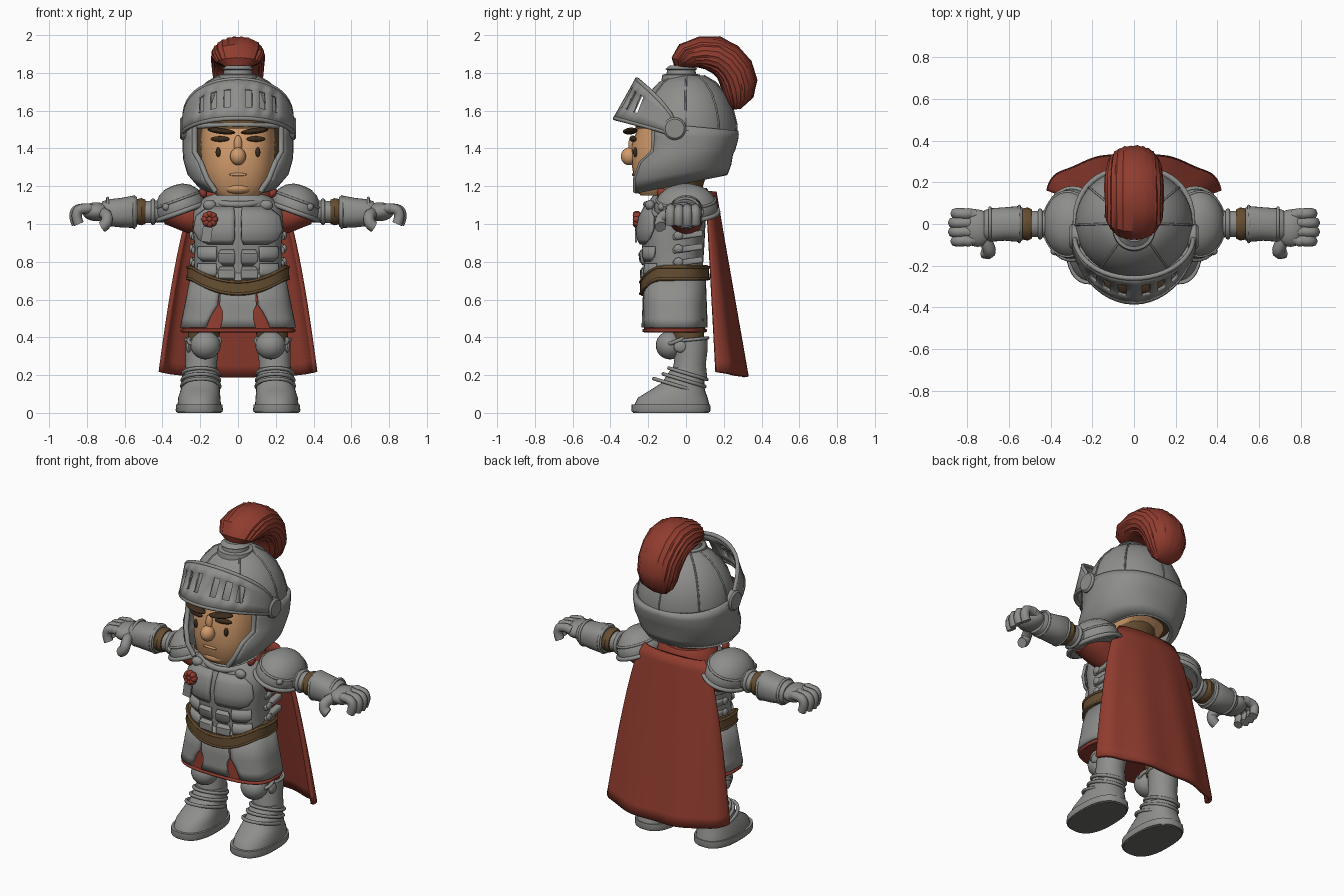
import bpy, bmesh, random
from math import sin, cos, pi, radians, copysign
from mathutils import Vector, Matrix

random.seed(4)
if "Cube" in bpy.data.objects:
    bpy.data.objects.remove(bpy.data.objects["Cube"], do_unlink=True)


def material(name, color):
    m = bpy.data.materials.new(name)
    m.use_nodes = True
    m.diffuse_color = (*color, 1)
    m.node_tree.nodes["Principled BSDF"].inputs["Base Color"].default_value = (*color, 1)
    return m


STEEL = material("steel grey", (.27, .27, .26))
RED = material("cloth red", (.28, .045, .028))
LEATHER = material("leather brown", (.13, .075, .03))
SKIN = material("skin tan", (.64, .33, .15))
DARK = material("dark brown", (.045, .025, .012))
TREAD = material("tread grey", (.15, .15, .14))
BOTH = dict(mirror=True)


def place(name, data, mat, mirror=False, thick=0, bevel=0):
    data.materials.append(mat)
    ob = bpy.data.objects.new(name, data)
    bpy.context.collection.objects.link(ob)
    if bevel:
        mod = ob.modifiers.new("bevel", 'BEVEL')
        mod.width, mod.segments = bevel, 2
    if thick:
        mod = ob.modifiers.new("thickness", 'SOLIDIFY')
        mod.thickness, mod.offset = thick, 0
    if mirror:
        ob.modifiers.new("mirror", 'MIRROR')


def finish(name, bm, mat, **opts):
    bmesh.ops.recalc_face_normals(bm, faces=bm.faces)
    me = bpy.data.meshes.new(name)
    bm.to_mesh(me)
    bm.free()
    me.polygons.foreach_set("use_smooth", [True] * len(me.polygons))
    me.set_sharp_from_angle(angle=radians(38))
    place(name, me, mat, **opts)


def grid(name, rows, mat, closed=False, caps=False, skip=(), mx=None, **opts):
    """Skin rows of points; skip holds (row, column) cells left open."""
    bm = bmesh.new()
    vs = [[bm.verts.new(p) for p in row] for row in rows]
    n = len(rows[0])
    for j in range(len(rows) - 1):
        for i in range(n if closed else n - 1):
            if (j, i) not in skip:
                k = (i + 1) % n
                bm.faces.new((vs[j][i], vs[j][k], vs[j + 1][k], vs[j + 1][i]))
    if caps:
        bm.faces.new(vs[0][::-1])
        bm.faces.new(vs[-1])
    if mx:
        bm.transform(mx)
    finish(name, bm, mat, **opts)


def ring(z, cy, rx, ry, cx=0, slope=0):
    """Horizontal section; its angle zero points to the front."""
    return Vector((cx, cy, z + slope * cy)), Vector((0, -ry, -slope * ry)), Vector((rx, 0, 0))


def xring(x, cy, cz, ry, rz):
    return Vector((x, cy, cz)), Vector((0, ry, 0)), Vector((0, 0, rz))


def at(sec, a, p=2):
    c, u, v = sec
    f = lambda t: copysign(abs(t) ** (2 / p), t)
    return c + u * f(cos(a)) + v * f(sin(a))


def arc(sec, n, a0, a1, p=2):
    return [at(sec, radians(a0 + (a1 - a0) * i / n), p) for i in range(n + 1)]


def loft(name, secs, mat, n=32, p=2, **opts):
    grid(name, [arc(s, n, 0, 360, p)[:-1] for s in secs], mat, closed=True, caps=True, **opts)


def tube(name, pts, r, mat, cyclic=False, soft=False, mirror=False):
    cu = bpy.data.curves.new(name, 'CURVE')
    cu.dimensions, cu.bevel_depth, cu.bevel_resolution = '3D', r, 2
    cu.use_fill_caps = True
    sp = cu.splines.new('NURBS' if soft else 'POLY')
    sp.points.add(len(pts) - 1)
    for q, p in zip(sp.points, pts):
        q.co = (*p, 1)
    sp.use_cyclic_u = cyclic
    if soft:
        sp.use_endpoint_u, sp.order_u = True, 3
    place(name, cu, mat, mirror=mirror)


def rim(name, sec, r, mat=STEEL, p=2, mx=Matrix(), **opts):
    tube(name, [mx @ q for q in arc(sec, 32, 0, 360, p)[:-1]], r, mat, cyclic=True, **opts)


def turn(loc, rot, size):
    m = Matrix.Translation(loc)
    for a, axis in zip(rot, "XYZ"):
        m = m @ Matrix.Rotation(radians(a), 4, axis)
    return m @ Matrix.Diagonal((*size, 1))


def blob(name, loc, size, mat, rot=(0, 0, 0), **opts):
    bm = bmesh.new()
    bmesh.ops.create_uvsphere(bm, u_segments=20, v_segments=12, radius=1, matrix=turn(loc, rot, size))
    finish(name, bm, mat, **opts)


def box(name, loc, size, mat, rot=(0, 0, 0), **opts):
    bm = bmesh.new()
    bmesh.ops.create_cube(bm, size=2, matrix=turn(loc, rot, size))
    finish(name, bm, mat, **opts)


# Boots, greaves and knees
loft("tread", [ring(0, -.08, .116, .2, .205), ring(.008, -.08, .118, .202, .205)], TREAD, p=2.5, **BOTH)
loft("sole", [ring(.006, -.08, .122, .207, .205), ring(.015, -.08, .125, .21, .205),
              ring(.045, -.08, .123, .208, .205)], STEEL, p=2.5, **BOTH)
loft("boot", [ring(.04, -.075, .115, .2, .205), ring(.08, -.07, .112, .185, .205),
              ring(.12, -.045, .104, .145, .2), ring(.16, -.015, .096, .112, .195),
              ring(.24, .015, .085, .09, .195)], STEEL, p=2.3, **BOTH)
loft("greave", [ring(.18, .015, .092, .098, .195), ring(.26, .02, .083, .085, .195),
                ring(.34, .03, .088, .085, .19), ring(.39, .033, .09, .082, .187)], STEEL, **BOTH)
for z, cy, rx, ry in ((.13, -.04, .1, .13), (.17, -.01, .098, .11), (.21, .01, .094, .1)):
    rim("ankle_plate", ring(z, cy, rx, ry, .197, -.3), .01, **BOTH)
rim("greave_rim", ring(.385, .033, .09, .082, .187, .1), .009, **BOTH)
blob("knee_cap", (.172, -.085, .358), (.08, .075, .075), STEEL, **BOTH)
rim("knee_rim", ring(.4, -.045, .084, .065, .178, .4), .011, **BOTH)
blob("knee_wing", (.262, -.03, .35), (.014, .035, .03), STEEL, **BOTH)
loft("thigh", [ring(.36, .015, .08, .08, .185), ring(.5, .01, .09, .088, .175)], LEATHER, **BOTH)


# Cloth skirt with steel panels
def skirt(t, grow=0):
    return ring(.74 - .31 * t, -.06, .235 + .062 * t + grow, .15 + .012 * t + grow)


def panel(name, limits, **opts):
    grid(name, [arc(skirt(t, .007), 30, *limits(a, b), 3) for t, a, b in spread], STEEL, thick=.014, **opts)


loft("skirt_cloth", [skirt(t / 4) for t in range(5)], RED, n=48, p=3)
rim("skirt_hem", skirt(.98), .01, RED, p=3)
spread = ((0, 13, 13), (.55, 12, 14), (.65, 9, 18), (.78, 8.5, 22), (.93, 10, 25))
panel("front_skirt_panel", lambda a, b: (-a, a))
panel("side_skirt_panel", lambda a, b: (b, 180), **BOTH)


# Belt, dipping at the front
def belt(z, grow):
    pts = arc(ring(z, -.06, .262 + grow, .174 + grow), 48, 0, 360, 2.5)[:-1]
    for q in pts:
        q.z += .08 * (min(1, (q.x / .25) ** 2) if q.y < -.06 else 1)
    return pts


grid("belt", [belt(z, g) for z, g in ((.62, -.04), (.62, .002), (.628, .01), (.694, .008), (.702, 0), (.702, -.04))],
     LEATHER, closed=True)
for z in (.63, .692):
    tube("belt_edge", belt(z, .008), .007, LEATHER, cyclic=True)

# Breastplate with raised muscle plates
CHEST = ((.66, -.065, .235, .155), (.78, -.065, .232, .155), (.88, -.068, .23, .165), (.98, -.07, .24, .172),
         (1.07, -.06, .235, .165), (1.13, -.045, .19, .145), (1.17, -.04, .13, .12))
loft("breastplate", [ring(*c) for c in CHEST], STEEL, n=40, p=2.5)


def chest_plate(name, rows, **opts):
    cells = []
    for z, grow, a0, a1 in rows:
        lo, hi = next((a, b) for a, b in zip(CHEST, CHEST[1:]) if a[0] <= z <= b[0])
        cy, rx, ry = Vector(lo[1:]).lerp(Vector(hi[1:]), (z - lo[0]) / (hi[0] - lo[0]))
        cells.append(arc(ring(z, cy, rx + grow, ry + grow), 14, a0, a1, 2.5))
    grid(name, cells, STEEL, thick=.016, **opts)


chest_plate("chest_muscle", [(1.09, .002, 3, 40), (1.04, .012, 2, 58), (.97, .018, 2, 62), (.92, .016, 2, 52),
                             (.895, .004, 4, 36)], **BOTH)
for z, h in ((.7, .07), (.785, .075)):
    chest_plate("belly_muscle", [(z, .002, 3, 15), (z + h * .25, .016, 2, 19), (z + h * .75, .016, 2, 20),
                                 (z + h, .002, 3, 18)], **BOTH)
    chest_plate("side_muscle", [(z + .02, .002, 24, 48), (z + h * .6, .01, 23, 58), (z + h + .02, .002, 24, 60)], **BOTH)
for z in (.8, .87, .94):
    box("side_strap", (.226, .01, z), (.02, .08, .016), STEEL, rot=(8, 0, 0), bevel=.008, **BOTH)
    blob("strap_buckle", (.246, -.04, z), (.012, .025, .022), STEEL, **BOTH)

# Neck, collars and tassel
loft("neck", [ring(1.1, -.04, .12, .1), ring(1.3, -.02, .15, .14)], LEATHER)
loft("red_collar", [ring(1.1, -.02, .19, .15), ring(1.16, -.02, .18, .15), ring(1.19, -.02, .15, .13)], RED)
rim("neck_guard", ring(1.135, -.06, .155, .15, slope=.15), .018)
blob("collar_knot", (.185, -.13, 1.165), (.02, .025, .028), RED, rot=(0, 25, 0), **BOTH)
blob("clasp", (.15, -.19, 1.1), (.035, .025, .028), STEEL, **BOTH)
for k in range(9):
    a = k * 2 * pi / 8
    d = .026 if k < 8 else 0
    blob("tassel", (-.15 + d * cos(a), -.26, 1.025 + d * sin(a)), (.019, .022, .019), RED)
box("tassel_ribbon", (-.165, -.265, .945), (.026, .006, .04), STEEL, rot=(0, 8, 0))

# Arms: sleeve, shoulder plate, gauntlet
loft("sleeve", [xring(.2, 0, 1.03, .09, .095), xring(.29, 0, 1.045, .095, .085),
                xring(.35, 0, 1.06, .095, .075), xring(.39, 0, 1.065, .085, .065)], RED, **BOTH)
loft("upper_arm", [xring(.34, 0, 1.07, .065, .06), xring(.56, 0, 1.06, .062, .058)], STEEL, **BOTH)
rim("upper_arm_rim", xring(.45, 0, 1.065, .064, .06), .011, **BOTH)
loft("elbow_band", [xring(.49, 0, 1.065, .07, .064), xring(.51, 0, 1.065, .08, .072),
                    xring(.535, 0, 1.065, .074, .067)], LEATHER, **BOTH)
loft("gauntlet", [xring(.535, 0, 1.065, .078, .078), xring(.55, 0, 1.065, .086, .086),
                  xring(.62, 0, 1.06, .08, .078), xring(.69, -.005, 1.06, .08, .07),
                  xring(.72, -.005, 1.06, .07, .058)], STEEL, p=2.3, **BOTH)
for x, r in ((.55, .085), (.69, .077)):
    rim("gauntlet_rim", xring(x, 0, 1.063, r, r * .96), .008, **BOTH)
tilt = turn((.3, 0, 1.08), (0, 20, 0), (1, 1, 1))
loft("shoulder_plate", [ring(z, 0, .137 * s, .168 * s) for z, s in
                        ((-.03, .95), (0, 1), (.03, .98), (.07, .86), (.105, .64), (.125, .36), (.13, .1))],
     STEEL, mx=tilt, **BOTH)
rim("shoulder_rim", ring(-.015, 0, .138, .17), .013, mx=tilt, **BOTH)
rim("shoulder_ridge", ring(.05, 0, .126, .155), .007, mx=tilt, **BOTH)
blob("shoulder_stud", (.38, -.13, 1.09), (.02, .02, .02), STEEL, **BOTH)

# Hands
blob("palm", (.75, -.02, 1.065), (.075, .09, .05), STEEL, **BOTH)
for k in range(4):
    y = .05 - .044 * k
    reach = .862 + (.012 if k in (1, 2) else 0)
    tube("finger", [(.76, y * .9, 1.075), (reach - .03, y, 1.09), (reach, y, 1.045), (reach - .02, y, 1.0)],
         .027, STEEL, soft=True, **BOTH)
    blob("knuckle", (.795, y, 1.083), (.03, .026, .026), STEEL, **BOTH)
tube("thumb", [(.72, -.06, 1.06), (.69, -.125, 1.05), (.695, -.14, 1.0), (.72, -.135, .985)], .031, STEEL,
     soft=True, **BOTH)


# Cape with soft folds
def cape(u, t):
    a = u * pi / 2
    wide = .2 + .21 * t ** .6
    deep = .045 + .128 * t
    fold = .007 * t * cos(u * pi * 4)
    return (wide * sin(a), .105 + .045 * t + deep * cos(a) - fold, 1.17 - t * (.95 + .03 * cos(a)))


grid("cape", [[cape(i / 20, j / 16) for i in range(-19, 20)] for j in range(17)], RED, thick=.024)

# Head and face
loft("head", [ring(1.15, -.15, .11, .09), ring(1.2, -.13, .165, .14), ring(1.3, -.07, .192, .215),
              ring(1.42, -.06, .2, .228), ring(1.55, -.04, .19, .2)], SKIN, p=2.4)
blob("nose", (0, -.3, 1.358), (.042, .045, .047), SKIN)
blob("nose_bridge", (0, -.283, 1.42), (.022, .022, .05), SKIN)
blob("chin", (0, -.235, 1.19), (.075, .04, .032), SKIN)
blob("lips", (0, -.279, 1.262), (.05, .008, .008), SKIN)
blob("brow", (.088, -.295, 1.492), (.076, .036, .016), DARK, rot=(0, -7, 12), **BOTH)
blob("eye", (.095, -.279, 1.45), (.052, .014, .015), DARK, rot=(0, 0, 14), **BOTH)
blob("cheek_mark", (.105, -.268, 1.38), (.013, .012, .026), DARK, **BOTH)
loft("padding", [ring(1.3, .01, .205, .19), ring(1.36, .01, .228, .21), ring(1.55, .01, .235, .21)], LEATHER)
loft("brow_band", [ring(1.505, -.04, .215, .228), ring(1.56, -.04, .215, .22)], LEATHER, p=2.3)

# Helmet dome, cheek guards and ridges
dome = [ring(z, .005, rx, ry, slope=s) for z, rx, ry, s in
        ((1.5, .282, .262, -.1), (1.545, .28, .264, -.08), (1.62, .258, .242, -.04),
         (1.69, .22, .205, 0), (1.75, .163, .15, 0), (1.785, .1, .09, 0))]
loft("helmet_dome", dome, STEEL, n=40)
rim("helmet_band", dome[0], .013)
for angle in (35, 88, 130, 180):
    tube("dome_ridge", [at(s, radians(angle)) for s in dome], .005, STEEL, mirror=angle < 180)
guard = [(ring(z, cy, rx, ry, slope=s), gap) for z, cy, rx, ry, s, gap in
         ((1.52, .005, .282, .262, -.1, 52), (1.46, .005, .282, .262, 0, 52), (1.39, -.005, .282, .257, .05, 52),
          (1.345, -.03, .278, .267, .1, 42), (1.28, -.042, .258, .27, .16, 36), (1.225, -.045, .205, .255, .2, 32))]
grid("cheek_guard", [arc(s, 36, g, 360 - g, 2.3) for s, g in guard], STEEL, thick=.024)
tube("guard_front_edge", [at(s, radians(g), 2.3) for s, g in guard], .015, STEEL, mirror=True)
for s, g in (guard[2], guard[5]):
    tube("guard_ridge", arc(s, 36, g, 360 - g, 2.3), .01, STEEL)


# Raised visor with open slots
def visor(a, v):
    c = max(0, cos(a))
    low = Vector((.295 * sin(a), -.06 - .315 * c ** 1.15, 1.47 + .09 * c))
    high = Vector((.285 * sin(a), -.06 - .2 * c, 1.53 + .235 * c ** .7))
    return low.lerp(high, v)


columns = [radians(-90 + 7.5 * i) for i in range(25)]
slots = [(1, i) for i in (6, 8, 10, 13, 15, 17)]
grid("visor", [[visor(a, v) for a in columns] for v in (0, .28, .75, 1)], STEEL, skip=slots, thick=.02)
for v in (0, 1):
    tube("visor_edge", [visor(a, v) for a in columns], .012, STEEL)
loft("visor_pivot", [xring(x, -.06, 1.505, r, r) for x, r in ((.26, .06), (.298, .06), (.308, .05))], STEEL, **BOTH)

# Plume and its socket
loft("plume_socket", [ring(z, -.025, r, r) for z, r in
                      ((1.76, .105), (1.79, .1), (1.795, .078), (1.815, .075), (1.82, .085), (1.84, .06))], STEEL)
path = (((-.06, 1.83), (.02, 1.825), .06), ((-.075, 1.88), (.06, 1.83), .11), ((-.035, 1.95), (.1, 1.82), .135),
        ((.07, 1.99), (.14, 1.8), .138), ((.18, 1.99), (.165, 1.775), .138), ((.275, 1.94), (.18, 1.745), .136),
        ((.345, 1.86), (.19, 1.71), .13), ((.375, 1.76), (.2, 1.67), .12), ((.355, 1.67), (.22, 1.63), .095),
        ((.29, 1.61), (.25, 1.605), .05))
hair = []
for outer, inner, wide in path:
    o, i = Vector((0, *outer)), Vector((0, *inner))
    middle = (o + i) / 2
    row = arc((middle, (o - i) / 2, Vector((wide, 0, 0))), 52, 0, 360, 2.1)[:-1]
    hair.append([middle + (q - middle) * ((1.03 if k % 2 else .985) + random.uniform(-.02, .02))
                 for k, q in enumerate(row)])
grid("plume", hair, RED, closed=True, caps=True)
